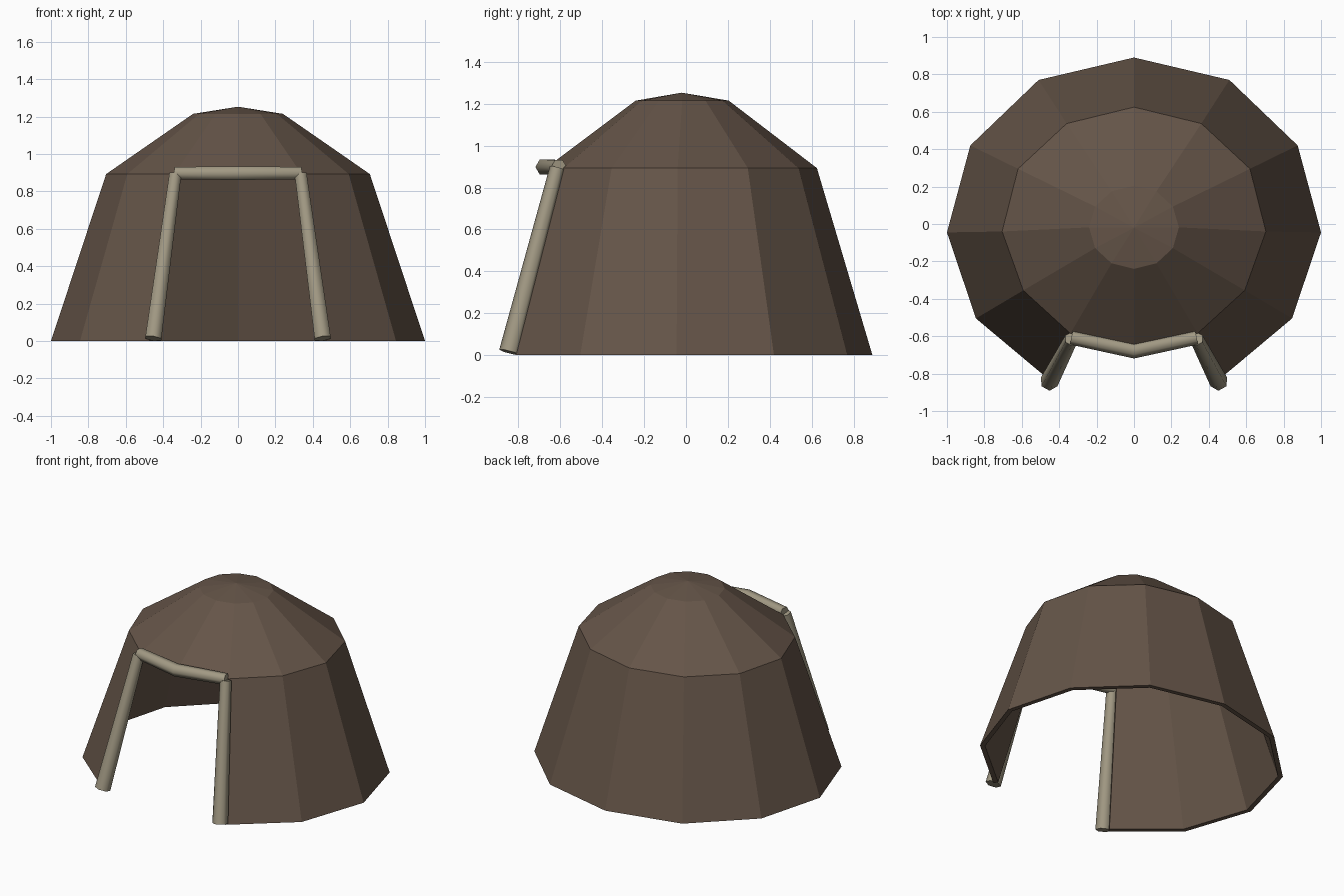
import bpy, bmesh, math
from mathutils import Vector

if "Cube" in bpy.data.objects:
    bpy.data.objects.remove(bpy.data.objects["Cube"])


def material(name, rgb):
    m = bpy.data.materials.new(name)
    m.diffuse_color = (*rgb, 1)
    m.use_nodes = True
    m.node_tree.nodes["Principled BSDF"].inputs["Base Color"].default_value = m.diffuse_color
    return m


HIDE = material("hide_brown", (0.13, 0.09, 0.065))
WOOD = material("pale_wood", (0.36, 0.32, 0.23))


def finish(bm, name, mat):
    bmesh.ops.recalc_face_normals(bm, faces=bm.faces[:])
    me = bpy.data.meshes.new(name)
    bm.to_mesh(me)
    bm.free()
    me.materials.append(mat)
    ob = bpy.data.objects.new(name, me)
    bpy.context.collection.objects.link(ob)
    return ob


def full_ring(half):
    # half outline from back to front centre, mirrored to twelve points
    return half + [(-x, y) for x, y in half[-2:0:-1]]


base = full_ring([(0, .89), (.51, .77), (.875, .42), (1, -.045), (.845, -.505), (.475, -.815), (0, -.95)])
eave = full_ring([(0, .625), (.36, .537), (.62, .295), (.705, -.04), (.592, -.355), (.34, -.585), (0, -.67)])
crown = [(.24 * math.sin(i * math.pi / 6), -.018 + .222 * math.cos(i * math.pi / 6)) for i in range(12)]


def shell(bm, t):
    # wall, roof and cap layer, inset by t; front two wall panels left open
    def ring(pts, z):
        out = []
        for x, y in pts:
            d = Vector((x, y + .03))
            d *= 1 - t / d.length
            out.append(bm.verts.new((d.x, d.y - .03, z)))
        return out
    rings = [ring(base, 0), ring(eave, .893 - t * .6), ring(crown, 1.215 - t)]
    top = bm.verts.new((0, -.02, 1.253 - t))
    faces = []
    for lv in range(2):
        a, b = rings[lv], rings[lv + 1]
        for i in range(12):
            j = (i + 1) % 12
            if lv == 0 and i in (5, 6):
                continue
            faces.append(bm.faces.new((a[i], a[j], b[j], b[i])))
    for i in range(12):
        faces.append(bm.faces.new((rings[2][i], rings[2][(i + 1) % 12], top)))
    return [v for r in rings for v in r] + [top], faces


# Tent shell with thickness
bm = bmesh.new()
outer, outer_faces = shell(bm, 0)
inner, _ = shell(bm, .032)
match = dict(zip(outer, inner))
rim = [e.verts[:] for e in bm.edges if len(e.link_faces) == 1 and e.verts[0] in match]
for a, b in rim:
    bm.faces.new((a, b, match[b], match[a]))
loose = [v for v in bm.verts if not v.link_faces]
bmesh.ops.delete(bm, geom=loose, context='VERTS')
finish(bm, "tent_shell", HIDE)


def pole(name, path, radii):
    # six-sided pole swept along a path
    path = [Vector(p) for p in path]
    bm = bmesh.new()
    rings = []
    for k, p in enumerate(path):
        t = (path[min(k + 1, len(path) - 1)] - path[max(k - 1, 0)]).normalized()
        u = Vector((0, -1, 0))
        u = (u - t * u.dot(t)).normalized()
        w = t.cross(u)
        rings.append([bm.verts.new(p + radii[k] * (u * math.cos(s * math.pi / 3) + w * math.sin(s * math.pi / 3)))
                      for s in range(6)])
    for a, b in zip(rings, rings[1:]):
        for s in range(6):
            q = (s + 1) % 6
            bm.faces.new((a[s], a[q], b[q], b[s])).smooth = True
    for r in (rings[0], rings[-1]):
        f = bm.faces.new(r)
        for e in f.edges:
            e.smooth = False
    return finish(bm, name, WOOD)


# Door frame
for side, s in (("left", -1), ("right", 1)):
    pole(side + "_door_post", [(s * .453, -.843, .014), (s * .335, -.614, .893)], [.05, .037])
pole("door_lintel", [(-.335, -.607, .898), (0, -.677, .898), (.335, -.607, .898)], [.038, .042, .038])
